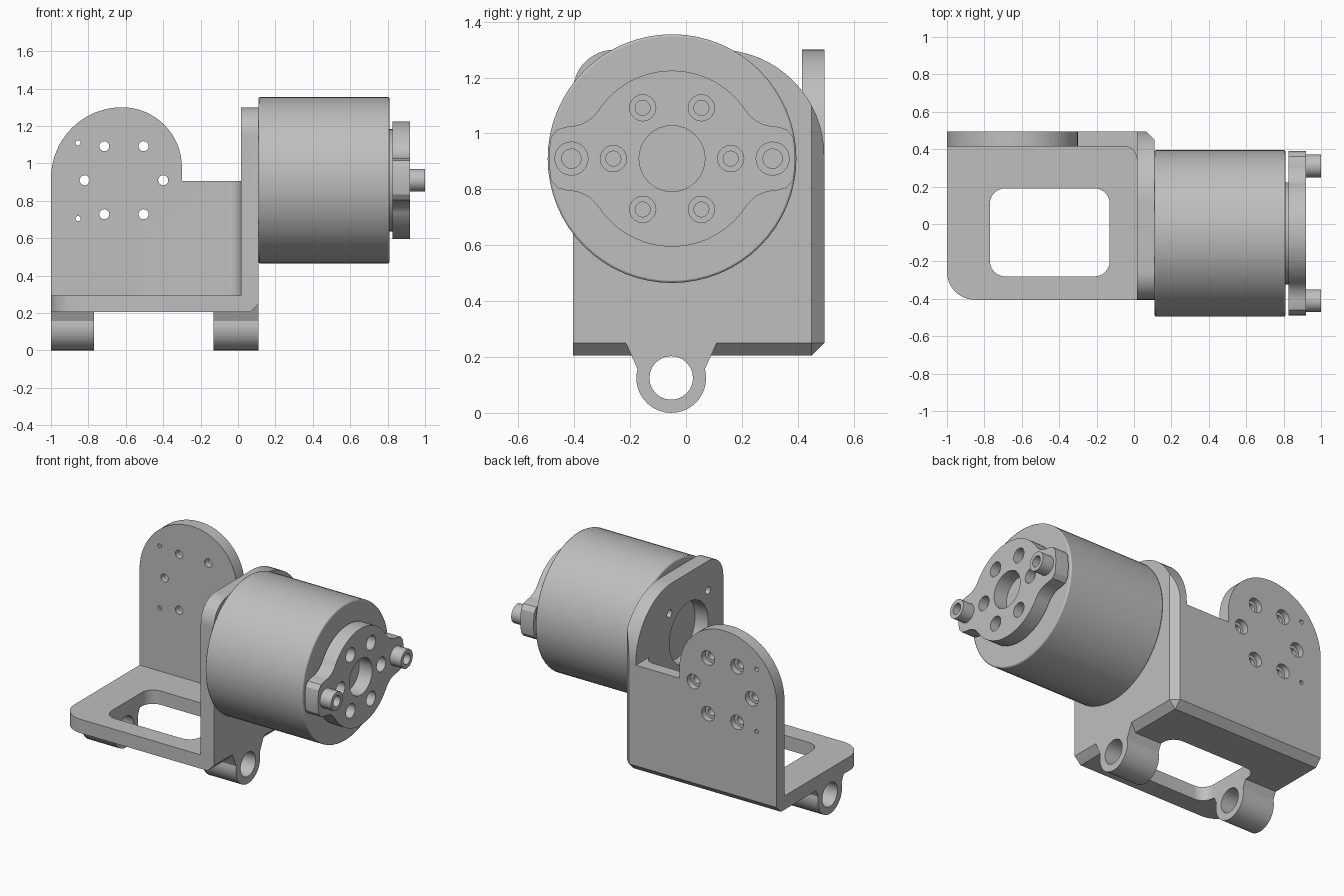
import bpy, bmesh
from math import sin, cos, radians

cube = bpy.data.objects.get("Cube")
if cube:
    bpy.data.objects.remove(cube, do_unlink=True)

grey = bpy.data.materials.new("machined_grey")
grey.use_nodes = True
grey.diffuse_color = (0.52, 0.52, 0.52, 1)
grey.node_tree.nodes["Principled BSDF"].inputs["Base Color"].default_value = (0.52, 0.52, 0.52, 1)

AXIS_Y, AXIS_Z = -0.05, 0.91      # centre line of the motor
PLACE = {"x": lambda u, v, d: (d, u, v),
         "y": lambda u, v, d: (u, d, v),
         "z": lambda u, v, d: (u, v, d)}


def arc(cu, cv, r, start, end, n=12):
    angles = [radians(start + (end - start) * i / n) for i in range(n + 1)]
    return [(cu + r * cos(a), cv + r * sin(a)) for a in angles]


def add_object(name, bm):
    bmesh.ops.recalc_face_normals(bm, faces=bm.faces)
    mesh = bpy.data.meshes.new(name)
    bm.to_mesh(mesh)
    bm.free()
    mesh.materials.append(grey)
    ob = bpy.data.objects.new(name, mesh)
    bpy.context.collection.objects.link(ob)
    return ob


def prism(name, points, axis, lo, hi):
    """Extrude a closed outline along an axis."""
    clean = []
    for p in points:
        if all(abs(p[0] - q[0]) + abs(p[1] - q[1]) > 1e-4 for q in clean):
            clean.append(p)
    bm = bmesh.new()
    face = bm.faces.new([bm.verts.new(PLACE[axis](u, v, lo)) for u, v in clean])
    side = bmesh.ops.extrude_face_region(bm, geom=[face])["geom"]
    verts = [g for g in side if isinstance(g, bmesh.types.BMVert)]
    bmesh.ops.translate(bm, verts=verts, vec=PLACE[axis](0, 0, hi - lo))
    return add_object(name, bm)


def cylinder(name, u, v, r, axis, lo, hi, n=24):
    return prism(name, arc(u, v, r, 0, 360, n), axis, lo, hi)


def combine(ob, tool, operation="DIFFERENCE"):
    """Apply a boolean and remove the tool."""
    mod = ob.modifiers.new("bool", "BOOLEAN")
    mod.operation, mod.object, mod.solver = operation, tool, "EXACT"
    bpy.context.view_layer.update()
    graph = bpy.context.evaluated_depsgraph_get()
    mesh = bpy.data.meshes.new_from_object(ob.evaluated_get(graph))
    ob.modifiers.clear()
    ob.data = mesh
    bpy.data.objects.remove(tool, do_unlink=True)


def drill(ob, u, v, r, axis, lo, hi, n=24):
    combine(ob, cylinder("cutter", u, v, r, axis, lo, hi, n))


def ring(cu, cv, r, start=0, count=6):
    return arc(cu, cv, r, start, start + 360, count)[:count]


# Bracket block with its three outer edges chamfered
X0, X1, Y0, Y1, Z0, Z1 = -1, 0.11, -0.405, 0.495, 0.205, 1.3
bm = bmesh.new()
bmesh.ops.create_cube(bm, size=1)
for v in bm.verts:
    v.co = (X1 if v.co.x > 0 else X0, Y1 if v.co.y > 0 else Y0, Z1 if v.co.z > 0 else Z0)


def outer_sides(e):
    a, b = e.verts[0].co, e.verts[1].co
    return sum(abs(a[i] - w) < 1e-4 and abs(b[i] - w) < 1e-4
               for i, w in enumerate((X1, Y1, Z0)))


bmesh.ops.bevel(bm, geom=[e for e in bm.edges if outer_sides(e) == 2],
                offset=0.045, segments=1, affect="EDGES")
bracket = add_object("bracket", bm)

# Hollow leaving floor, back plate and side plate with a rounded inner corner
inside = [(-2, -2), (0.015, -2)] + arc(-0.055, 0.345, 0.07, 0, 90) + [(-2, 0.415)]
combine(bracket, prism("cutter", inside, "z", 0.295, 2))

# Back plate outline: rounded lobe and lower shelf
lobe = [(-2, 2), (-2, 0.92)] + arc(-0.62, 0.92, 0.38, 180, 90, 16)
lobe += arc(-0.62, 0.98, 0.32, 90, 0, 16) + [(-0.3, 0.905), (0.015, 0.905), (0.015, 2)]
combine(bracket, prism("cutter", lobe, "y", -1, 1))

# Side plate rounded upper corners
combine(bracket, prism("cutter", arc(0.115, 0.92, 0.38, 0, 90, 16) + [(0.115, 2), (2, 2), (2, 0.92)],
                       "x", -0.1, 0.5))
combine(bracket, prism("cutter", arc(-0.255, 1.15, 0.15, 180, 90) + [(-0.255, 2), (-2, 2), (-2, 1.15)],
                       "x", -0.1, 0.5))

# Floor rounded corner and window
combine(bracket, prism("cutter", arc(-0.85, -0.255, 0.15, 180, 270) + [(-0.85, -2), (-2, -2), (-2, -0.255)],
                       "z", 0, 0.5))
window = []
for u, v, a in ((-0.21, 0.11, 0), (-0.69, 0.11, 90), (-0.69, -0.2, 180), (-0.21, -0.2, 270)):
    window += arc(u, v, 0.08, a, a + 90, 8)
combine(bracket, prism("cutter", window, "z", 0, 0.5))

# Hinge lugs under the floor
lug = [(0.11, 0.25)] + arc(AXIS_Y - 0.003, 0.125, 0.125, 15, -195, 20)[::1] + [(-0.215, 0.25)]
for lo, hi in ((X0, -0.77), (-0.13, X1)):
    combine(bracket, prism("lug", lug, "x", lo, hi), "UNION")
drill(bracket, AXIS_Y - 0.003, 0.125, 0.078, "x", -2, 2)

# Back plate holes, counterbored from behind
for u, v in ring(-0.61, AXIS_Z, 0.21):
    drill(bracket, u, v, 0.027, "y", 0.3, 0.7, 16)
    drill(bracket, u, v, 0.047, "y", 0.455, 0.7, 16)
for v in (0.705, 1.11):
    drill(bracket, -0.855, v, 0.014, "y", 0.3, 0.7, 12)

# Side plate shaft opening and mounting holes
drill(bracket, AXIS_Y, AXIS_Z, 0.2, "x", -0.1, 0.3, 40)
for u, v in ring(AXIS_Y, AXIS_Z, 0.28, 45, 4):
    drill(bracket, u, v, 0.025, "x", -0.1, 0.3, 12)

# Motor body with softened rims
motor = cylinder("motor_body", AXIS_Y, AXIS_Z, 0.445, "x", X1, 0.81, 64)
bevel = motor.modifiers.new("rim", "BEVEL")
bevel.width, bevel.segments, bevel.limit_method = 0.008, 2, "ANGLE"
collar = cylinder("motor_collar", AXIS_Y, AXIS_Z, 0.273, "x", 0.805, 0.826, 48)

# Output flange: disc with two filleted ears
quarter = arc(0, 0, 0.44, 0, 10, 4) + [(0.41, 0.105)]
quarter += arc(0.372, 0.246, 0.131, -90, -146.5) + arc(0, 0, 0.315, 33.5, 90, 12)
half = quarter + [(-u, v) for u, v in reversed(quarter)]
outline = half + [(u, -v) for u, v in reversed(half)]
flange = prism("output_flange", [(u + AXIS_Y, v + AXIS_Z) for u, v in outline], "x", 0.825, 0.92)
drill(flange, AXIS_Y, AXIS_Z, 0.118, "x", 0.7, 1.1, 32)
for u, v in ring(AXIS_Y, AXIS_Z, 0.21):
    drill(flange, u, v, 0.027, "x", 0.7, 1.1, 16)
    drill(flange, u, v, 0.047, "x", 0.86, 1.1, 20)

# Hollow drive pins on the ears
for side in (-1, 1):
    u = AXIS_Y + side * 0.36
    combine(flange, cylinder("pin", u, AXIS_Z, 0.061, "x", 0.9, 1.0), "UNION")
    drill(flange, u, AXIS_Z, 0.035, "x", 0.7, 1.1, 16)

# Smooth curved walls, keep machined edges crisp
bpy.ops.object.select_all(action="DESELECT")
for ob in (bracket, motor, collar, flange):
    ob.select_set(True)
bpy.context.view_layer.objects.active = bracket
bpy.ops.object.shade_smooth_by_angle(angle=radians(30))
